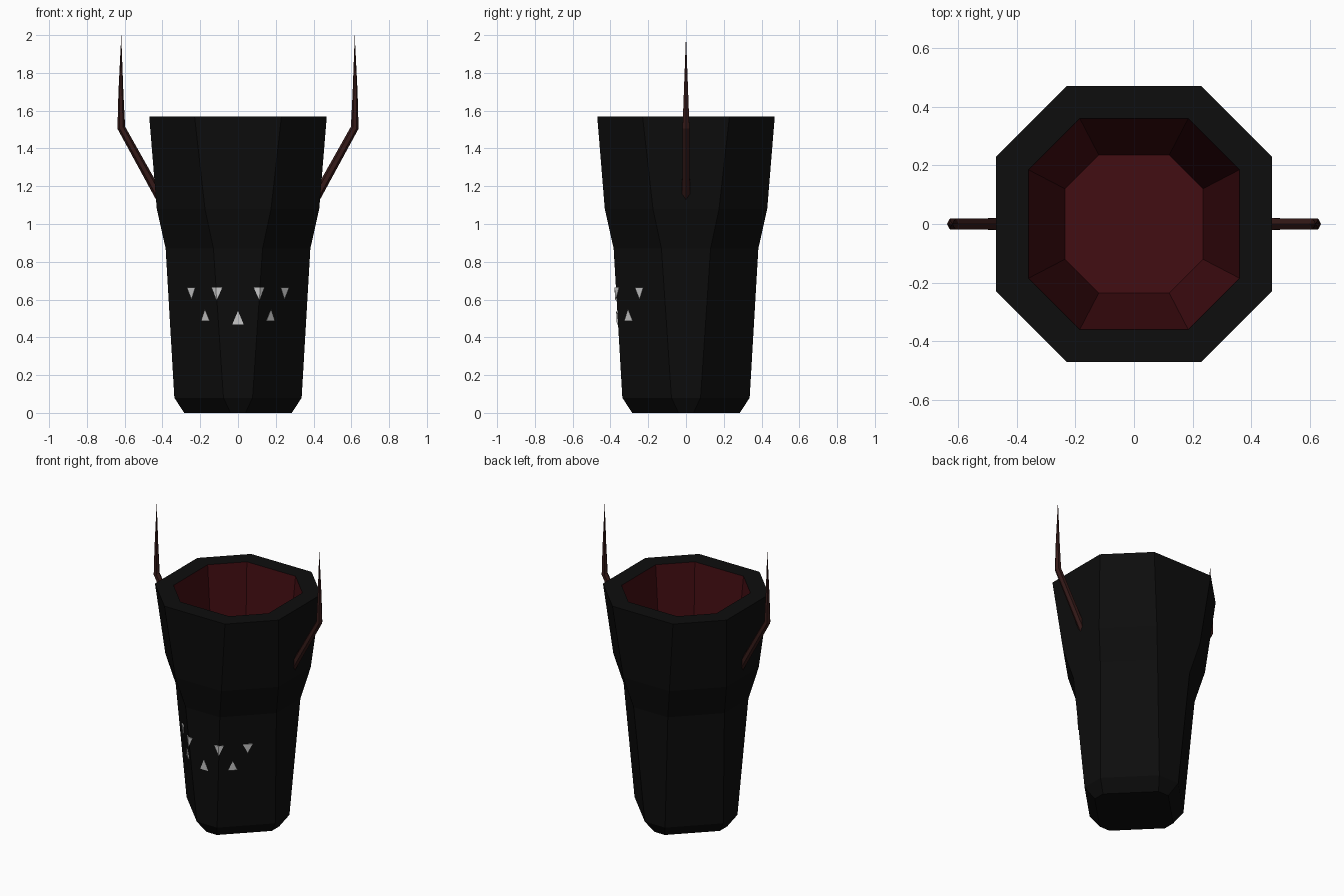
import bpy, math
from mathutils import Vector, Matrix

if "Cube" in bpy.data.objects:
    bpy.data.objects.remove(bpy.data.objects["Cube"])


def material(name, color):
    m = bpy.data.materials.new(name)
    m.diffuse_color = (*color, 1)
    m.use_nodes = True
    m.node_tree.nodes["Principled BSDF"].inputs["Base Color"].default_value = m.diffuse_color
    return m


def make(name, verts, faces, mats, face_mats=None):
    me = bpy.data.meshes.new(name)
    me.from_pydata([tuple(v) for v in verts], [], faces)
    for m in mats:
        me.materials.append(m)
    if face_mats:
        for p, i in zip(me.polygons, face_mats):
            p.material_index = i
    ob = bpy.data.objects.new(name, me)
    bpy.context.collection.objects.link(ob)
    return ob


def bridge(rings, n):
    return [(r * n + i, r * n + (i + 1) % n, (r + 1) * n + (i + 1) % n, (r + 1) * n + i)
            for r in range(rings - 1) for i in range(n)]


black = material("black_shell", (0.004, 0.004, 0.004))
red = material("red_lining", (0.055, 0.004, 0.006))
brown = material("brown_horn", (0.035, 0.010, 0.009))
white = material("white_tooth", (0.6, 0.6, 0.6))


# Cup body: eight-sided rings (half width, half flat, height), outside then inside
def octagon(r, b, z):
    return [Vector((x, y, z)) for x, y in
            ((r, -b), (r, b), (b, r), (-b, r), (-r, b), (-r, -b), (-b, -r), (b, -r))]


profile = [(.285, .04, 0), (.337, .077, .08), (.383, .13, .87), (.43, .175, 1.08),
           (.47, .23, 1.57), (.36, .185, 1.57), (.235, .12, .10)]
verts = [v for ring in profile for v in octagon(*ring)]
faces = bridge(len(profile), 8)
fmats = [1 if f[0] >= 40 else 0 for f in faces]
faces += [tuple(range(7, -1, -1)), tuple(range(48, 56))]
make("cup_body", verts, faces, [black, red], fmats + [0, 1])


# Side horns: tapering six-sided tube that bends upward to a point
def horn(name, side):
    path = [(.38, 1.08, .024, 30), (.618, 1.51, .021, 15), (.620, 1.70, .013, 0)]
    n, pts = 6, []
    for x, z, r, tilt in path:
        rot = Matrix.Rotation(math.radians(tilt), 3, 'Y')
        for i in range(n):
            a = 2 * math.pi * i / n
            p = rot @ Vector((r * math.cos(a), r * math.sin(a), 0)) + Vector((x, 0, z))
            pts.append(Vector((side * p.x, p.y, p.z)))
    pts.append(Vector((side * .618, 0, 2.0)))
    fs = bridge(len(path), n) + [(12 + i, 12 + (i + 1) % n, 18) for i in range(n)]
    fs.append(tuple(range(n - 1, -1, -1)))
    if side < 0:
        fs = [f[::-1] for f in fs]
    make(name, pts, fs, [brown])


horn("right_horn", 1)
horn("left_horn", -1)


# Teeth: thin wedges on the shell; fold wraps a tooth around a corner edge
def tooth(name, x, y, yaw, w, z_base, z_tip, fold=0.0):
    lean = -.057 * (z_tip - z_base)
    h = z_tip - z_base
    local = [(-w / 2, fold, 0), (0, 0, 0), (w / 2, fold, 0), (0, .04, 0), (0, lean, h)]
    rot = Matrix.Rotation(math.radians(yaw), 3, 'Z')
    pts = [rot @ Vector(p) + Vector((x, y, z_base)) for p in local]
    fs = [(0, 1, 4), (1, 2, 4), (2, 3, 4), (3, 0, 4), (3, 2, 1, 0)]
    if h < 0:
        fs = [f[::-1] for f in fs]
    make(name, pts, fs, [white])


for s, label in ((-1, "left"), (1, "right")):
    tooth(f"upper_corner_tooth_{label}", s * .116, -.378, s * 22.5, .064, .665, .595, .012)
    tooth(f"upper_side_tooth_{label}", s * .249, -.249, s * 45, .064, .665, .60)
    tooth(f"lower_side_tooth_{label}", s * .173, -.305, s * 45, .064, .487, .55)
tooth("lower_front_tooth", 0, -.366, 0, .062, .467, .54)
